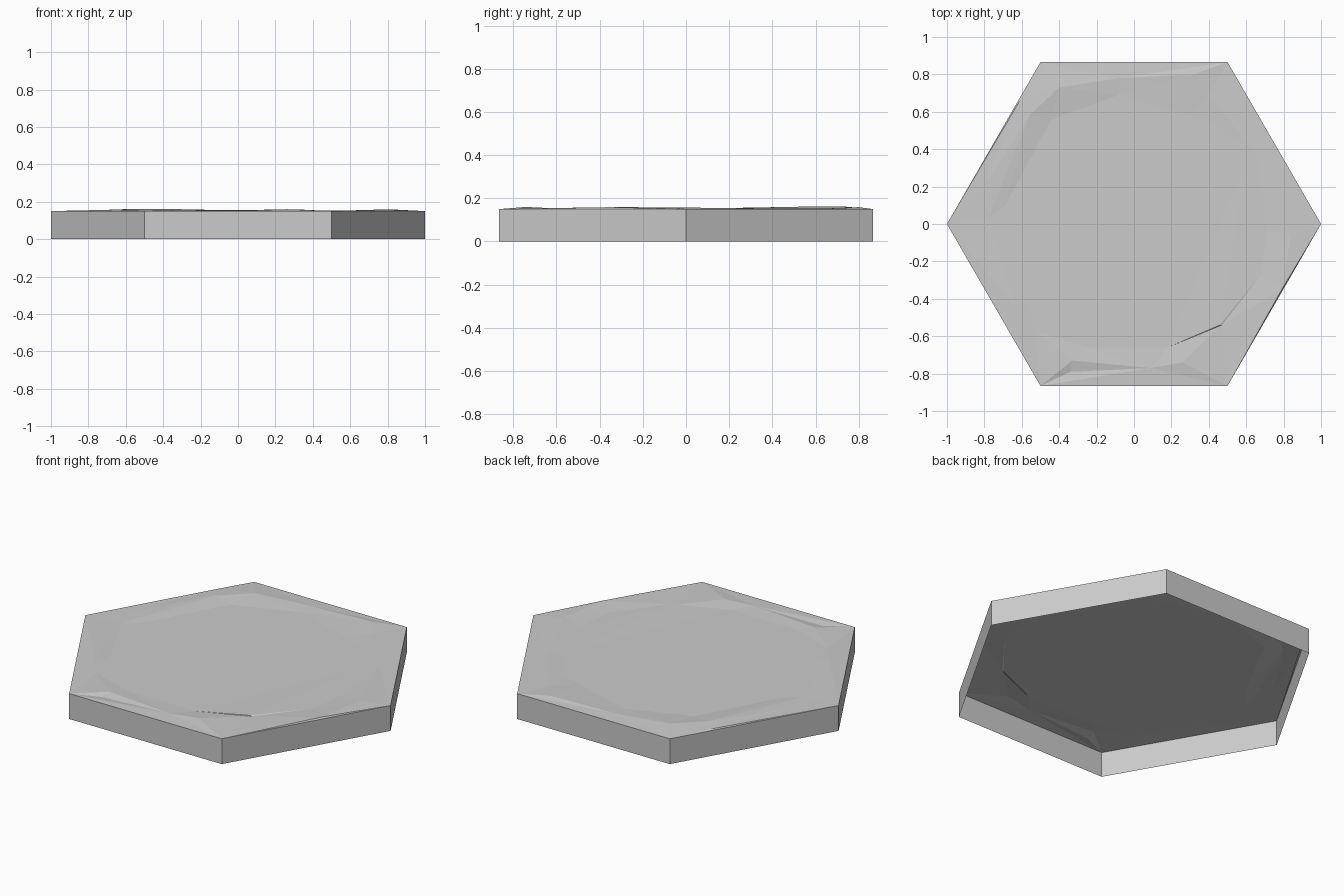
import bpy
import bmesh
from math import cos, sin, pi
from mathutils import Vector
from mathutils.geometry import delaunay_2d_cdt

default = bpy.data.objects.get("Cube")
if default:
    bpy.data.objects.remove(default)

HEIGHT = 0.15

stone = bpy.data.materials.new("stone grey")
stone.use_nodes = True
grey = (0.6, 0.6, 0.6, 1)
stone.diffuse_color = grey
stone.node_tree.nodes["Principled BSDF"].inputs["Base Color"].default_value = grey


def loop_edges(start, count):
    """Closed chain of edge indices."""
    return [(start + i, start + (i + 1) % count) for i in range(count)]


# Hexagonal rim
rim = [(cos(i * pi / 3), sin(i * pi / 3), 0) for i in range(6)]

# Uneven raised lip: x, y and offset from the flat level
lip = [
    (0.79, -0.35, 0.009), (0.84, -0.06, 0.008), (0.66, 0.37, 0.002),
    (0.4, 0.69, 0.003), (0.32, 0.8, 0.009), (-0.08, 0.78, 0.005),
    (-0.4, 0.73, 0.012), (-0.56, 0.58, 0.012), (-0.78, 0.03, 0.002),
    (-0.64, -0.43, 0.008), (-0.53, -0.57, 0), (-0.33, -0.73, 0.005),
    (0.09, -0.77, 0.004), (0.26, -0.74, 0.01), (0.46, -0.54, 0.003),
]

# Flat worn centre inside the lip
centre = [
    (0.68, -0.27, 0), (0.71, -0.03, 0), (0.59, 0.3, 0), (0.42, 0.53, 0),
    (0.3, 0.58, 0), (-0.08, 0.69, 0), (-0.44, 0.56, 0), (-0.69, 0.1, 0),
    (-0.57, -0.4, 0), (-0.25, -0.66, 0), (0.18, -0.66, 0), (0.47, -0.54, 0),
]

# Chips on the outer side of the lip
chips = [(-0.34, -0.79, -0.006), (-0.61, 0.66, 0.006), (-0.8, 0.21, 0.003)]

points = rim + lip + centre + chips
edges = (loop_edges(0, len(rim)) + loop_edges(len(rim), len(lip))
         + loop_edges(len(rim) + len(lip), len(centre)))
flat, _, tris, origins, _, _ = delaunay_2d_cdt(
    [Vector(p[:2]) for p in points], edges, [], 1, 1e-5)

# Top surface of the tile
bm = bmesh.new()
verts = []
for co, origin in zip(flat, origins):
    offset = points[origin[0]][2] if origin else 0
    verts.append(bm.verts.new((co.x, co.y, HEIGHT + offset)))
for tri in tris:
    bm.faces.new([verts[i] for i in tri])

# Side walls, open underneath
border = [e for e in bm.edges if e.is_boundary]
walls = bmesh.ops.extrude_edge_only(bm, edges=border)
for v in walls["geom"]:
    if isinstance(v, bmesh.types.BMVert):
        v.co.z = 0
bmesh.ops.recalc_face_normals(bm, faces=bm.faces)

mesh = bpy.data.meshes.new("hexagon_tile")
bm.to_mesh(mesh)
bm.free()
mesh.materials.append(stone)
tile = bpy.data.objects.new("hexagon_tile", mesh)
bpy.context.collection.objects.link(tile)
